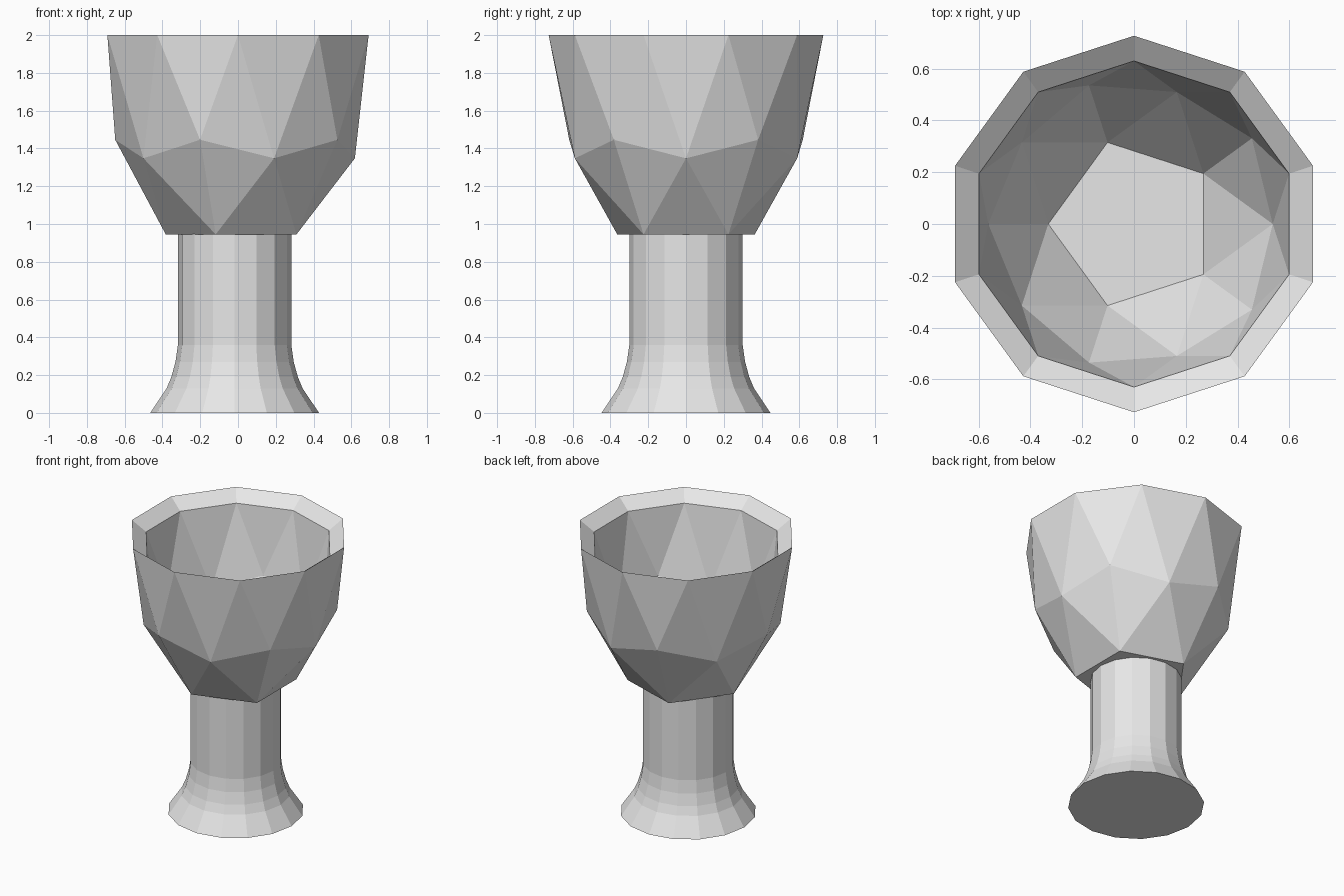
import bpy
import bmesh
from math import cos, sin, pi

cube = bpy.data.objects.get("Cube")
if cube:
    bpy.data.objects.remove(cube, do_unlink=True)

GREY = (0.8, 0.8, 0.8, 1)
mat = bpy.data.materials.new("plain grey")
mat.use_nodes = True
mat.diffuse_color = GREY
mat.node_tree.nodes["Principled BSDF"].inputs["Base Color"].default_value = GREY


def finish(bm, name):
    """Turn a bmesh into a flat-shaded grey object."""
    bmesh.ops.recalc_face_normals(bm, faces=bm.faces[:])
    mesh = bpy.data.meshes.new(name)
    bm.to_mesh(mesh)
    bm.free()
    mesh.materials.append(mat)
    obj = bpy.data.objects.new(name, mesh)
    bpy.context.collection.objects.link(obj)
    return obj


def ring(bm, count, radius, z, start=0.0, x=0.0):
    """Evenly spaced vertices around a vertical axis."""
    angles = [start + 2 * pi * i / count for i in range(count)]
    return [bm.verts.new((x + radius * cos(a), radius * sin(a), z)) for a in angles]


def bridge(bm, low, high):
    """Quads between two rings of equal size."""
    n = len(low)
    for i in range(n):
        j = (i + 1) % n
        bm.faces.new((low[i], low[j], high[j], high[i]))


# Faceted cup: lower half of a stretched triangulated ball with a flat floor
RADIUS, DEPTH, TOP = 0.727, 1.24, 2.0
MIDDLE = 1.46
INNER = 0.866


def cup_shell(bm, scale):
    """One cup skin, scaled about the cup's middle; returns its rim."""
    def level(unit_z):
        return MIDDLE + (TOP - DEPTH * unit_z - MIDDLE) * scale

    r = RADIUS * scale
    floor = ring(bm, 5, 0.526 * r, level(0.851), pi)
    corners = ring(bm, 5, 0.894 * r, level(0.447), pi)
    mids = ring(bm, 5, 0.851 * r, level(0.526), pi + pi / 5)
    belt = [v for pair in zip(corners, mids) for v in pair]
    rim = ring(bm, 10, r, level(0), pi + pi / 10)

    bm.faces.new(floor)
    for k in range(5):
        a, b = floor[k], floor[(k + 1) % 5]
        bm.faces.new((a, belt[2 * k], belt[2 * k + 1]))
        bm.faces.new((a, belt[2 * k - 1], belt[2 * k]))
        bm.faces.new((a, b, belt[2 * k + 1]))
    for j in range(10):
        n = (j + 1) % 10
        bm.faces.new((belt[j], belt[n], rim[j]))
        bm.faces.new((belt[n], rim[n], rim[j]))
    return rim


bm = bmesh.new()
outer_rim = cup_shell(bm, 1)
inner_rim = cup_shell(bm, INNER)
bridge(bm, outer_rim, inner_rim)
finish(bm, "cup")

# Stem with a flared foot, turned from a profile of (radius, height)
profile = [(0.447, 0), (0.36, 0.13), (0.335, 0.19), (0.313, 0.27),
           (0.3, 0.36), (0.3, 0.95)]
bm = bmesh.new()
rings = [ring(bm, 16, r, z, x=-0.018) for r, z in profile]
for low, high in zip(rings, rings[1:]):
    bridge(bm, low, high)
bm.faces.new(rings[0])
bm.faces.new(rings[-1])
finish(bm, "stem")
